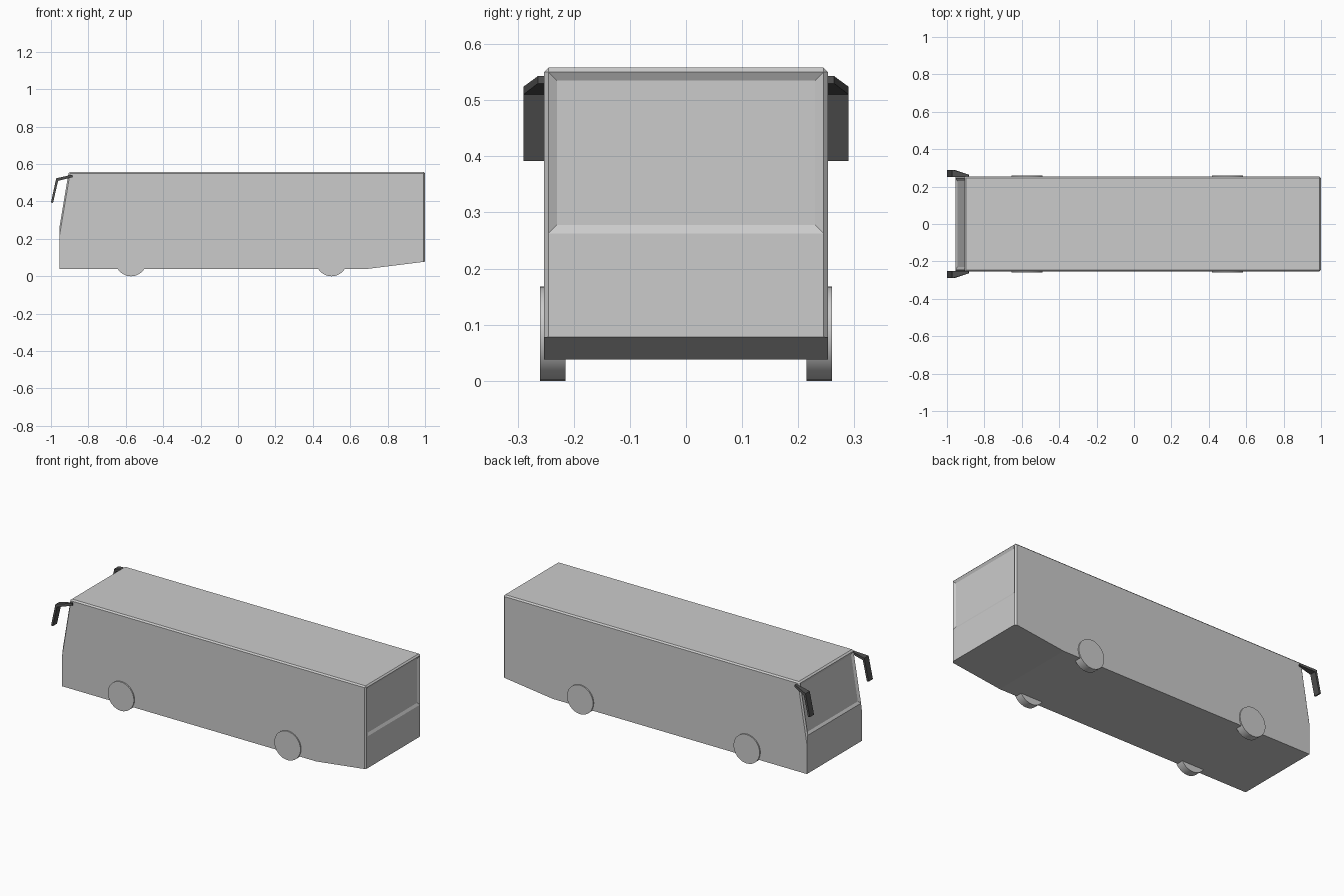
import bpy, bmesh, math

if "Cube" in bpy.data.objects:
    bpy.data.objects.remove(bpy.data.objects["Cube"])


def new_object(name, bm):
    bmesh.ops.recalc_face_normals(bm, faces=bm.faces)
    mesh = bpy.data.meshes.new(name)
    bm.to_mesh(mesh)
    bm.free()
    obj = bpy.data.objects.new(name, mesh)
    bpy.context.collection.objects.link(obj)
    return obj


# Bus body: side profile extruded across the width
profile = [(-0.955, 0.038), (-0.955, 0.26), (-0.905, 0.558), (1.0, 0.558),
           (1.0, 0.263), (1.0, 0.078), (0.68, 0.038)]
bm = bmesh.new()
near = bm.faces.new([bm.verts.new((x, -0.253, z)) for x, z in profile])
ext = bmesh.ops.extrude_face_region(bm, geom=[near], use_keep_orig=True)
bmesh.ops.translate(bm, vec=(0, 0.506, 0),
                    verts=[g for g in ext["geom"] if isinstance(g, bmesh.types.BMVert)])
bmesh.ops.recalc_face_normals(bm, faces=bm.faces)


# Chamfer roof rim, rear corners and windscreen pillars
def chamfered(edge):
    a, b = (v.co for v in edge.verts)
    roof = min(a.z, b.z) > 0.55
    side = abs(a.y - b.y) < 0.01
    rear = side and min(a.x, b.x) > 0.99
    pillar = side and max(a.x, b.x) < -0.9 and max(a.z, b.z) > 0.5
    return roof or rear or pillar


bmesh.ops.bevel(bm, geom=[e for e in bm.edges if chamfered(e)],
                offset=0.008, segments=1, profile=0.5, affect='EDGES')
bm.normal_update()

# Recessed windscreen and rear window
windscreen = max((f for f in bm.faces if f.normal.x < -0.9 and f.normal.z > 0.05),
                 key=lambda f: f.calc_area())
rear_window = max((f for f in bm.faces if f.normal.x > 0.99
                   and f.calc_center_median().z > 0.3), key=lambda f: f.calc_area())
for pane in (windscreen, rear_window):
    bmesh.ops.inset_region(bm, faces=[pane], thickness=0.015, use_even_offset=True)
    bmesh.ops.translate(bm, verts=pane.verts, vec=pane.normal * -0.008)
new_object("bus_body", bm)

# Wheels
for axle, x in (("front", -0.572), ("rear", 0.5)):
    for side, s in (("left", -1), ("right", 1)):
        bpy.ops.mesh.primitive_cylinder_add(
            vertices=32, radius=0.084, depth=0.045,
            location=(x, s * 0.2375, 0.084), rotation=(math.pi / 2, 0, 0))
        bpy.context.object.name = f"{axle}_{side}_wheel"
        bpy.ops.object.shade_smooth_by_angle()

# Bent side mirrors: cross-sections (upper x, z, lower x, z, outer y)
dark = bpy.data.materials.new("dark_plastic")
dark.diffuse_color = (0.08, 0.08, 0.08, 1)
dark.use_nodes = True
dark.node_tree.nodes["Principled BSDF"].inputs["Base Color"].default_value = dark.diffuse_color
sections = [(-0.885, 0.543, -0.883, 0.53, 0.264),
            (-0.972, 0.524, -0.962, 0.51, 0.29),
            (-1.0, 0.395, -0.989, 0.392, 0.29)]
for side, s in (("left", -1), ("right", 1)):
    bm = bmesh.new()
    rings = [[bm.verts.new(c) for c in ((ux, s * y, uz), (ux, s * 0.251, uz),
                                        (lx, s * 0.251, lz), (lx, s * y, lz))]
             for ux, uz, lx, lz, y in sections]
    for r, q in zip(rings, rings[1:]):
        for i in range(4):
            j = (i + 1) % 4
            bm.faces.new((r[i], r[j], q[j], q[i]))
    bm.faces.new(rings[0])
    bm.faces.new(rings[-1])
    new_object(f"{side}_mirror", bm).data.materials.append(dark)
